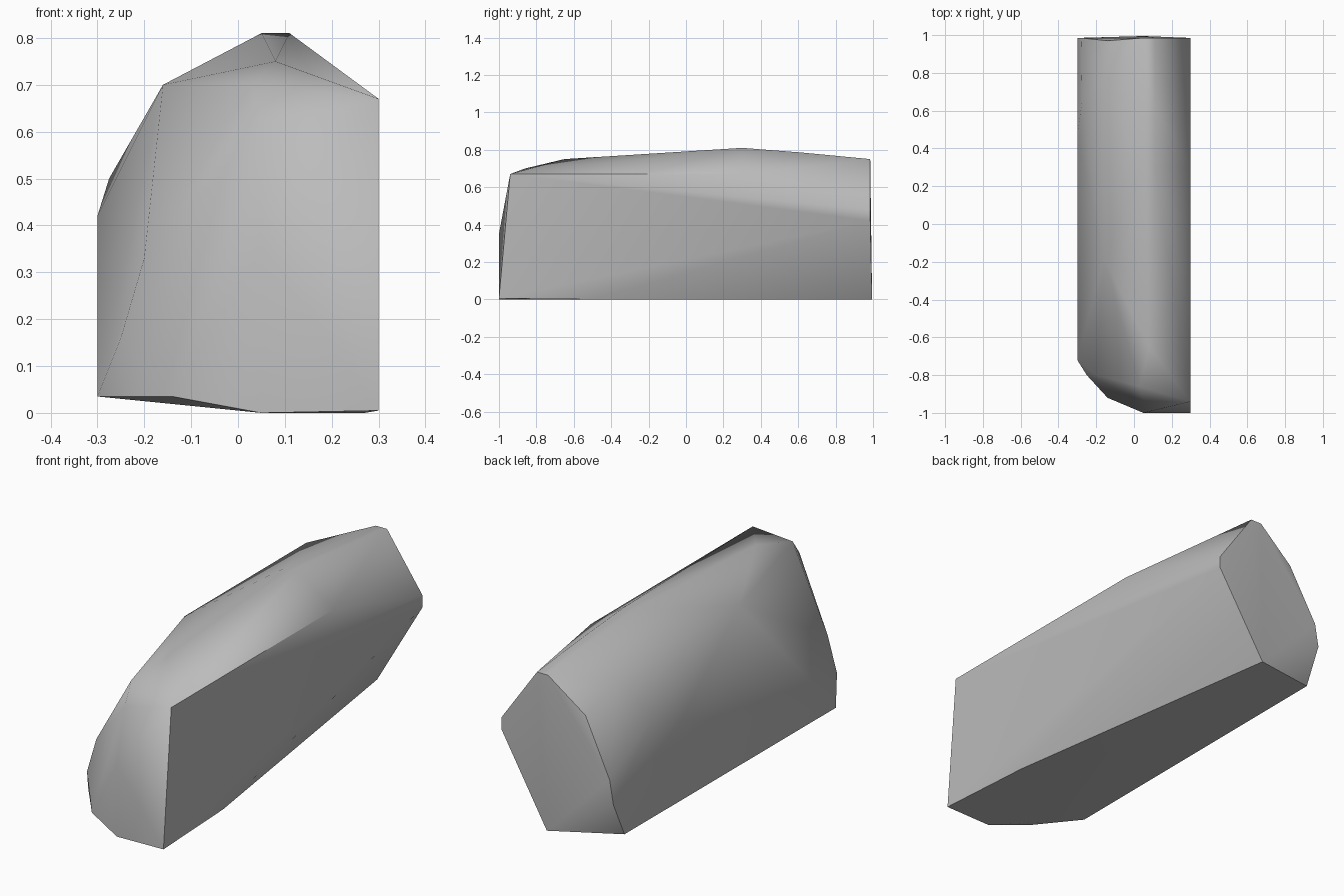
import bpy
import bmesh
import math

# Remove the default object
default_object = bpy.data.objects.get("Cube")
if default_object:
    bpy.data.objects.remove(default_object, do_unlink=True)


def make_material(name, colour):
    material = bpy.data.materials.new(name)
    material.use_nodes = True
    material.diffuse_color = colour
    material.node_tree.nodes["Principled BSDF"].inputs["Base Color"].default_value = colour
    return material


def make_hull(name, corners, material, crease_angle):
    """Wrap a faceted convex skin round the corner points."""
    bm = bmesh.new()
    for corner in corners:
        bm.verts.new(corner)
    hull = bmesh.ops.convex_hull(bm, input=bm.verts[:])
    loose = {v for v in hull["geom_interior"] + hull["geom_unused"]
             if isinstance(v, bmesh.types.BMVert)}
    bmesh.ops.delete(bm, geom=list(loose), context="VERTS")
    bmesh.ops.dissolve_limit(bm, angle_limit=math.radians(0.5),
                             verts=bm.verts[:], edges=bm.edges[:])
    bmesh.ops.recalc_face_normals(bm, faces=bm.faces[:])
    mesh = bpy.data.meshes.new(name)
    bm.to_mesh(mesh)
    bm.free()
    mesh.materials.append(material)
    body = bpy.data.objects.new(name, mesh)
    bpy.context.collection.objects.link(body)
    bpy.ops.object.select_all(action="DESELECT")
    body.select_set(True)
    bpy.context.view_layer.objects.active = body
    bpy.ops.object.shade_smooth_by_angle(angle=math.radians(crease_angle))
    return body


# Underside outline
underside = [(0.3, -1, 0.005), (0.05, -1, 0), (-0.14, -0.92, 0.035),
             (-0.3, -0.72, 0.035), (-0.3, 0.9, 0.04), (0.05, 0.995, 0),
             (0.27, -0.5, 0)]

# Rounded nose at the front
nose = [(0.3, -0.94, 0.67), (0.05, -0.94, 0.61), (0.05, -1, 0.35),
        (0.03, -0.86, 0.7), (-0.2, -0.8, 0.33), (-0.25, -0.8, 0.16)]

# Shoulders along both sides
shoulders = [(0.3, 0.3, 0.67), (-0.16, -0.18, 0.7), (-0.16, 0.75, 0.7),
             (-0.3, 0.47, 0.42), (-0.275, 0.65, 0.5)]

# Ridge along the top
ridge = [(0.08, -0.65, 0.75), (0.05, 0.3, 0.81), (0.11, 0.3, 0.81),
         (0.11, 0.62, 0.785)]

# Flat end at the back
back_end = [(0.11, 0.985, 0.75), (0.05, 0.985, 0.75), (-0.14, 0.97, 0.6),
            (-0.28, 0.985, 0.33), (-0.3, 0.985, 0.215),
            (0.3, 0.985, 0.48), (0.3, 0.985, 0.42)]

stone_grey = make_material("stone grey", (0.5, 0.5, 0.5, 1))
make_hull("stone_block", underside + nose + shoulders + ridge + back_end,
          stone_grey, 40)
